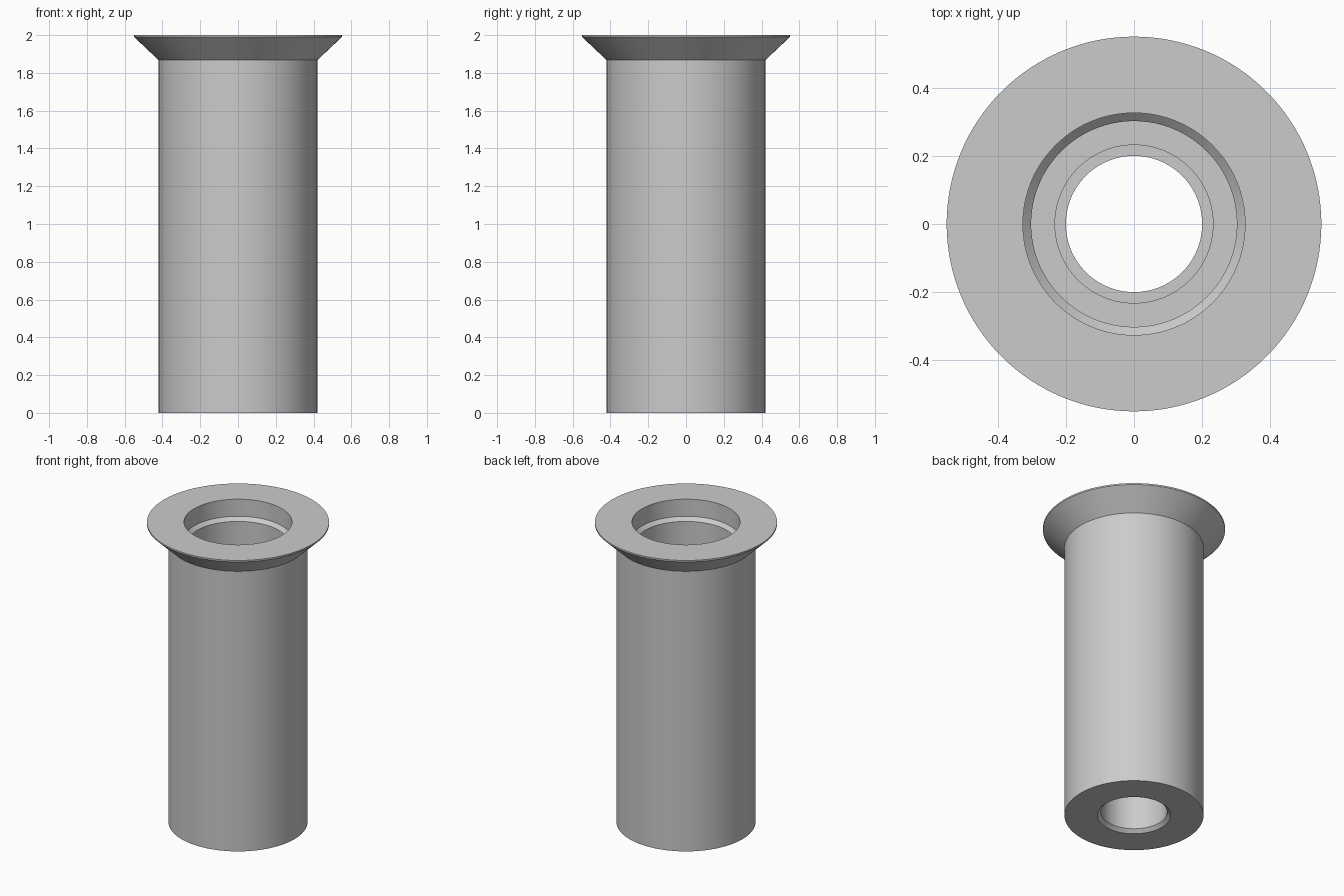
import bpy, bmesh, math

cube = bpy.data.objects.get("Cube")
if cube:
    bpy.data.objects.remove(cube, do_unlink=True)

# Plain grey metal
metal = bpy.data.materials.new("grey_metal")
metal.use_nodes = True
colour = (0.6, 0.6, 0.6, 1.0)
metal.diffuse_color = colour
metal.node_tree.nodes["Principled BSDF"].inputs["Base Color"].default_value = colour


def lathe(name, profile, sides=128):
    """Revolve a closed (radius, height) profile around z."""
    bm = bmesh.new()
    verts = [bm.verts.new((r, 0, z)) for r, z in profile]
    edges = [bm.edges.new((v, verts[i - 1])) for i, v in enumerate(verts)]
    bmesh.ops.spin(bm, geom=verts + edges, cent=(0, 0, 0), axis=(0, 0, 1),
                   angle=math.tau, steps=sides, use_merge=True)
    bmesh.ops.remove_doubles(bm, verts=bm.verts, dist=1e-5)
    bmesh.ops.recalc_face_normals(bm, faces=bm.faces)
    mesh = bpy.data.meshes.new(name)
    bm.to_mesh(mesh)
    bm.free()
    mesh.materials.append(metal)
    obj = bpy.data.objects.new(name, mesh)
    bpy.context.collection.objects.link(obj)
    bpy.context.view_layer.objects.active = obj
    obj.select_set(True)
    bpy.ops.object.shade_smooth_by_angle(angle=math.radians(25))
    obj.select_set(False)
    return obj


# Sleeve with countersunk flange and stepped bore
outside = [(0.42, 0), (0.42, 1.867), (0.55, 1.99), (0.55, 2)]
top_bore = [(0.326, 2), (0.326, 1.886), (0.302, 1.863)]
steps = [(0.302, 0.6), (0.232, 0.6), (0.232, 0.3), (0.2, 0.3)]
bottom_chamfer = [(0.2, 0.022), (0.222, 0)]
lathe("flanged_sleeve", outside + top_bore + steps + bottom_chamfer)
